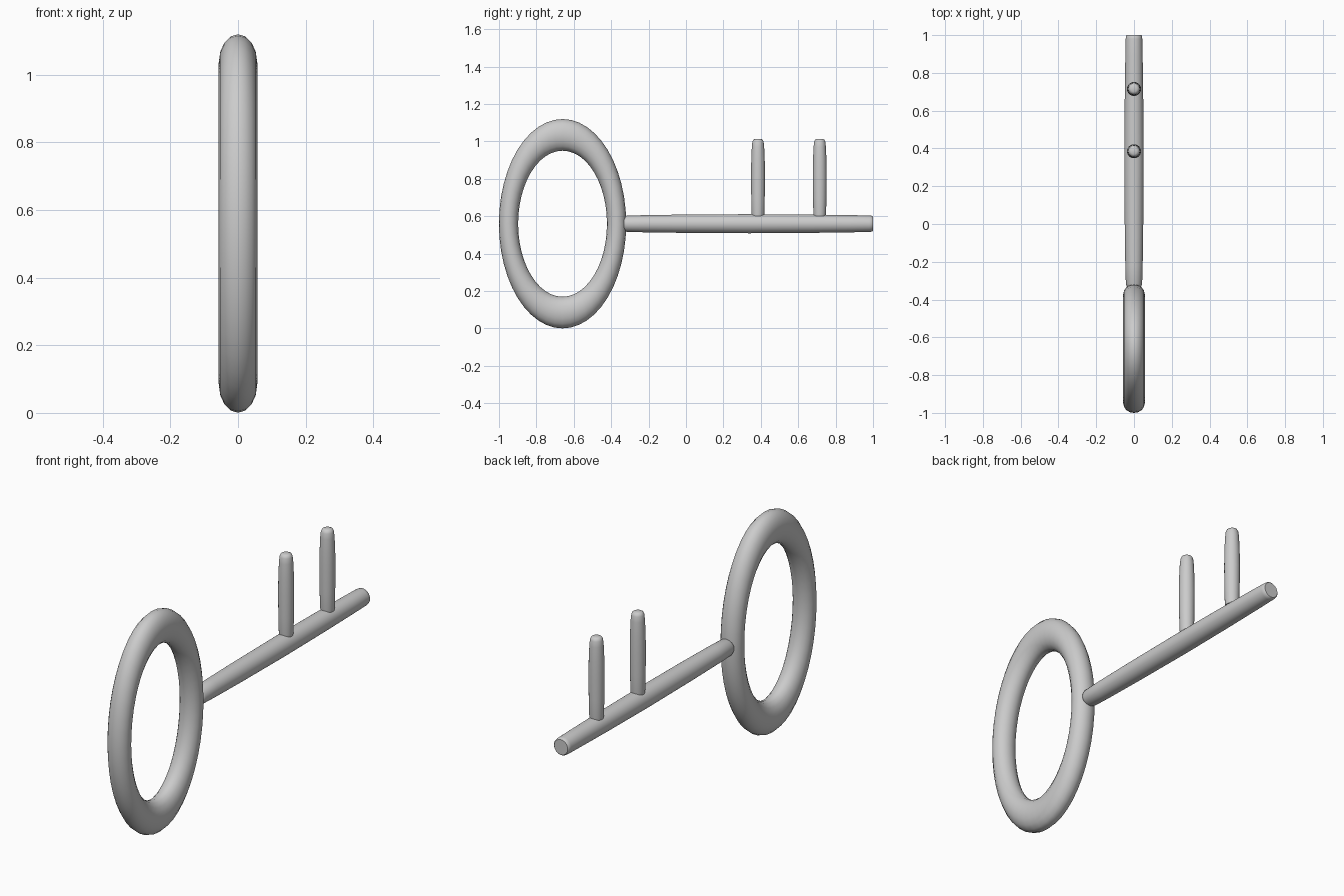
import bpy, bmesh, math
from mathutils import Matrix, Vector

if "Cube" in bpy.data.objects:
    bpy.data.objects.remove(bpy.data.objects["Cube"])

MID_Z = 0.56


def smooth(obj, angle=40):
    bpy.ops.object.select_all(action='DESELECT')
    obj.select_set(True)
    bpy.context.view_layer.objects.active = obj
    bpy.ops.object.shade_smooth_by_angle(angle=math.radians(angle))


def lathe(name, profile, location, along_y=False, sides=32):
    """Closed round rod from (position, radius) pairs."""
    bm = bmesh.new()
    rings = []
    for h, r in profile:
        rings.append([bm.verts.new((r * math.cos(2 * math.pi * i / sides),
                                    r * math.sin(2 * math.pi * i / sides), h))
                      for i in range(sides)])
    for a, b in zip(rings, rings[1:]):
        for i in range(sides):
            j = (i + 1) % sides
            bm.faces.new((a[i], a[j], b[j], b[i]))
    bm.faces.new(rings[0][::-1])
    bm.faces.new(rings[-1])
    if along_y:
        bm.transform(Matrix.Rotation(-math.pi / 2, 4, 'X'))
    bm.transform(Matrix.Translation(Vector(location)))
    mesh = bpy.data.meshes.new(name)
    bm.to_mesh(mesh)
    bm.free()
    obj = bpy.data.objects.new(name, mesh)
    bpy.context.collection.objects.link(obj)
    smooth(obj)
    return obj


# Oval bow: a torus in the YZ plane, stretched vertically
bpy.ops.mesh.primitive_torus_add(major_segments=48, minor_segments=16,
                                 major_radius=1.0, minor_radius=0.178,
                                 location=(0, -0.66, MID_Z),
                                 rotation=(0, math.pi / 2, 0))
bow = bpy.context.object
bow.name = "bow_ring"
bow.scale = (0.475, 0.289, 0.32)
bpy.ops.object.transform_apply(location=False, rotation=True, scale=True)
smooth(bow, 60)

# Long shaft with softly tapered ends
lathe("shaft",
      [(-0.335, 0.032), (-0.331, 0.038), (-0.318, 0.043), (-0.22, 0.046),
       (0.0, 0.049), (0.34, 0.051), (0.66, 0.049), (0.88, 0.046),
       (0.98, 0.044), (0.996, 0.042), (1.0, 0.038)],
      (0, 0, MID_Z), along_y=True)

# Two upright teeth
for i, y in enumerate((0.385, 0.715)):
    lathe(f"tooth_{i + 1}",
          [(0.60, 0.032), (0.615, 0.034), (0.70, 0.036), (0.81, 0.037),
           (0.90, 0.036), (0.97, 0.033), (0.998, 0.030), (1.009, 0.025),
           (1.014, 0.016)],
          (0, y, 0), sides=24)
